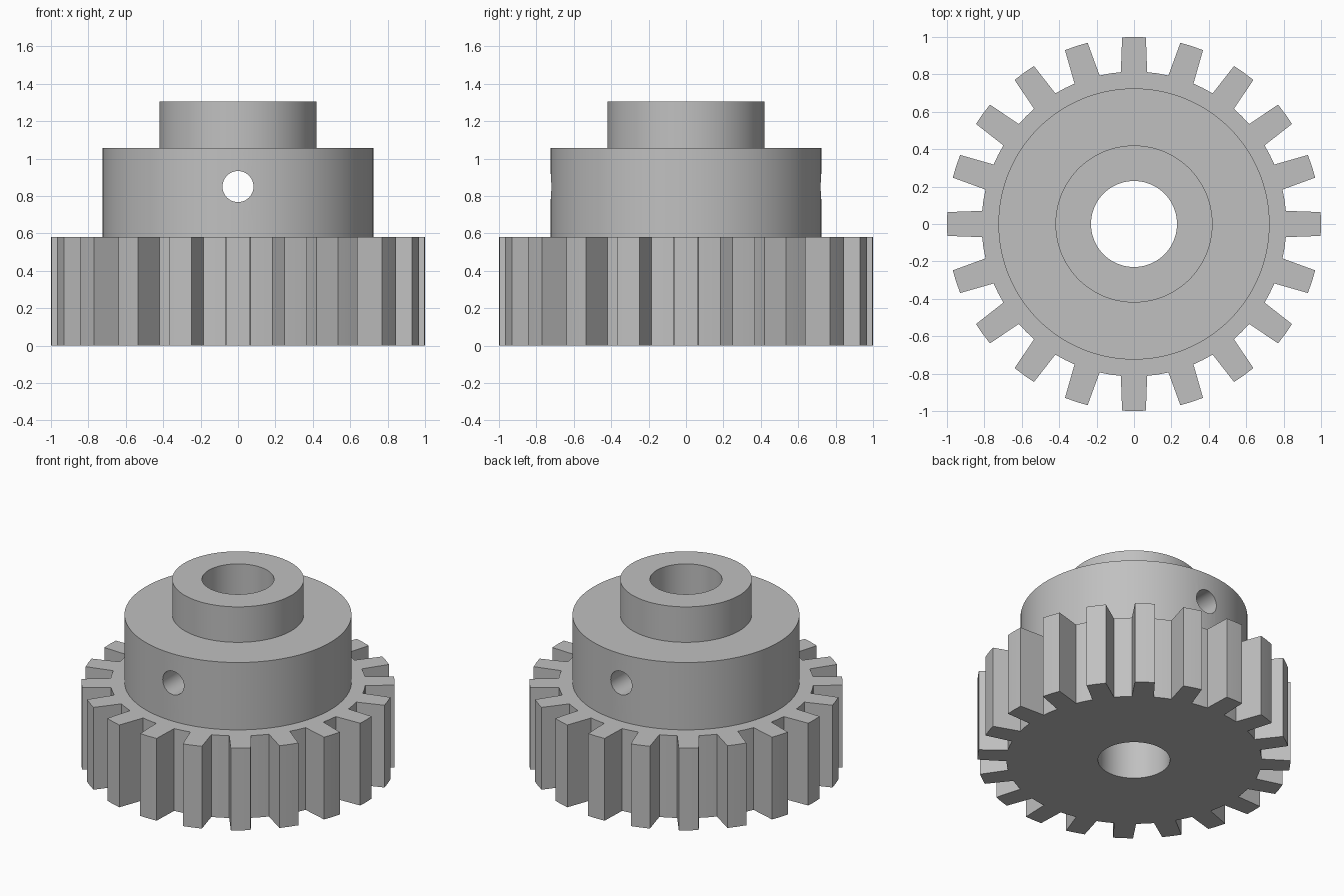
import bpy
import bmesh
from math import cos, sin, pi, tau, radians
from mathutils import Matrix

if "Cube" in bpy.data.objects:
    bpy.data.objects.remove(bpy.data.objects["Cube"], do_unlink=True)

TEETH = 20
SEGMENTS = 128
ROOT_R, TIP_R = 0.815, 1.0
GEAR_TOP, HUB_TOP, COLLAR_TOP = 0.58, 1.055, 1.305

steel = bpy.data.materials.new("plain grey metal")
steel.use_nodes = True
grey = (0.53, 0.53, 0.53, 1)
steel.diffuse_color = grey
steel.node_tree.nodes["Principled BSDF"].inputs["Base Color"].default_value = grey


def add_object(name, bm):
    bmesh.ops.recalc_face_normals(bm, faces=bm.faces)
    mesh = bpy.data.meshes.new(name)
    bm.to_mesh(mesh)
    bm.free()
    mesh.materials.append(steel)
    obj = bpy.data.objects.new(name, mesh)
    bpy.context.collection.objects.link(obj)
    return obj


def cylinder(name, radius, z0, z1, segments=SEGMENTS):
    bm = bmesh.new()
    bmesh.ops.create_cone(bm, cap_ends=True, segments=segments, radius1=radius,
                          radius2=radius, depth=z1 - z0,
                          matrix=Matrix.Translation((0, 0, (z0 + z1) / 2)))
    return add_object(name, bm)


def combine(target, tool, operation):
    """Apply a boolean to the target and discard the tool."""
    tool.hide_render = True
    mod = target.modifiers.new(operation.lower(), 'BOOLEAN')
    mod.operation, mod.solver, mod.object = operation, 'EXACT', tool
    bpy.context.view_layer.objects.active = target
    bpy.ops.object.modifier_apply(modifier=mod.name)
    bpy.data.objects.remove(tool, do_unlink=True)


# Toothed wheel: one tooth and one valley, repeated around the axis
root_half, tip_half = radians(4.95), radians(3.65)
pitch = tau / TEETH
tooth = [(ROOT_R, -root_half), (TIP_R, -tip_half), (TIP_R, 0),
         (TIP_R, tip_half), (ROOT_R, root_half), (ROOT_R, pitch / 2)]
bm = bmesh.new()
outline = [bm.verts.new((r * cos(a + i * pitch), r * sin(a + i * pitch), 0))
           for i in range(TEETH) for r, a in tooth]
base = bm.faces.new(outline)
raised = bmesh.ops.extrude_face_region(bm, geom=[base], use_keep_orig=True)["geom"]
bmesh.ops.translate(bm, vec=(0, 0, GEAR_TOP),
                    verts=[v for v in raised if isinstance(v, bmesh.types.BMVert)])
pulley = add_object("toothed_pulley", bm)

# Stepped hub and collar
combine(pulley, cylinder("hub", 0.725, 0.3, HUB_TOP), 'UNION')
combine(pulley, cylinder("collar", 0.42, 0.8, COLLAR_TOP), 'UNION')

# Shaft bore
combine(pulley, cylinder("bore_cutter", 0.23, -0.2, 1.6), 'DIFFERENCE')

# Set screw hole through the hub from front to back
screw = cylinder("screw_cutter", 0.083, -1.2, 1.2, 48)
screw.data.transform(Matrix.Translation((0, 0, 0.85)) @ Matrix.Rotation(pi / 2, 4, 'X'))
combine(pulley, screw, 'DIFFERENCE')

# Smooth round walls, crisp edges
bpy.ops.object.select_all(action='DESELECT')
pulley.select_set(True)
bpy.context.view_layer.objects.active = pulley
bpy.ops.object.shade_smooth_by_angle(angle=radians(25))
